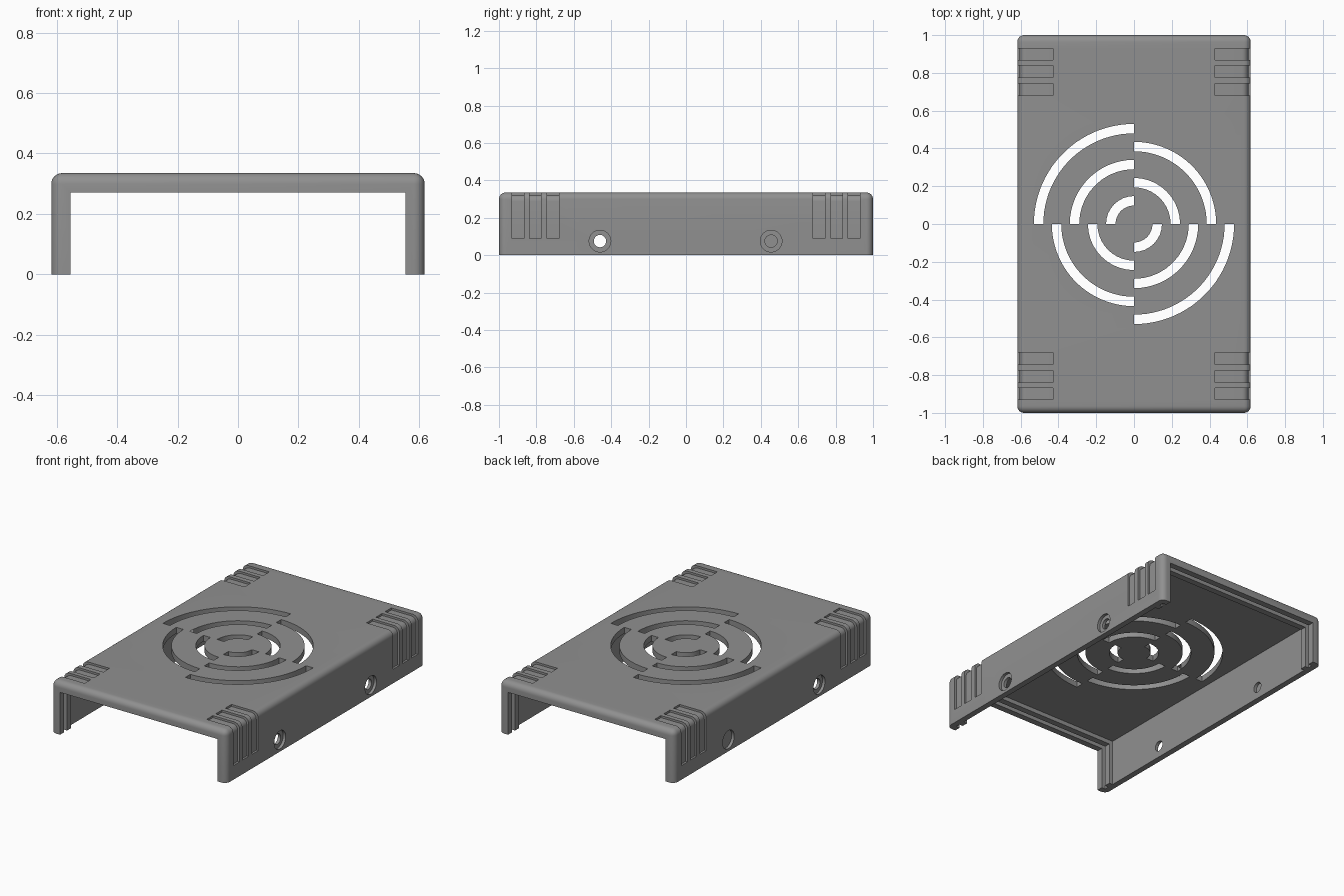
import bpy, bmesh, math

if "Cube" in bpy.data.objects:
    bpy.data.objects.remove(bpy.data.objects["Cube"])

HX, HY, H = 0.618, 1.0, 0.335      # half width, half length, height
COL = bpy.context.collection

grey = bpy.data.materials.new("mid grey")
grey.diffuse_color = (0.28, 0.28, 0.28, 1)
grey.use_nodes = True
grey.node_tree.nodes["Principled BSDF"].inputs["Base Color"].default_value = grey.diffuse_color


def from_bmesh(name, bm):
    bmesh.ops.recalc_face_normals(bm, faces=bm.faces)
    me = bpy.data.meshes.new(name)
    bm.to_mesh(me)
    bm.free()
    ob = bpy.data.objects.new(name, me)
    COL.objects.link(ob)
    me.materials.append(grey)
    return ob


def box_bm(x0, x1, y0, y1, z0, z1):
    bm = bmesh.new()
    bmesh.ops.create_cube(bm, size=1)
    for v in bm.verts:
        v.co = (x1 if v.co.x > 0 else x0, y1 if v.co.y > 0 else y0,
                z1 if v.co.z > 0 else z0)
    return bm


def prism(name, pts, place, a, b):
    """Extrude a closed 2D outline from a to b; place maps (u, v, w) to xyz."""
    bm = bmesh.new()
    lo = [bm.verts.new(place(u, v, a)) for u, v in pts]
    hi = [bm.verts.new(place(u, v, b)) for u, v in pts]
    bm.faces.new(lo)
    bm.faces.new(hi)
    n = len(pts)
    for i in range(n):
        j = (i + 1) % n
        bm.faces.new((lo[i], lo[j], hi[j], hi[i]))
    return from_bmesh(name, bm)


def arc(cx, cy, r, a0, a1, n):
    return [(cx + r * math.cos(math.radians(a0 + (a1 - a0) * i / n)),
             cy + r * math.sin(math.radians(a0 + (a1 - a0) * i / n)))
            for i in range(n + 1)]


# Cover: block with rounded top and end edges
bm = box_bm(-HX, HX, -HY, HY, 0, H)
edges = [e for e in bm.edges if max(v.co.z for v in e.verts) > 0.1]
bmesh.ops.bevel(bm, geom=edges, offset=0.036, segments=6, profile=0.5,
                affect='EDGES')
cover = from_bmesh("cover", bm)
cutters = []


def cut_box(name, *dims):
    cutters.append(from_bmesh(name, box_bm(*dims)))


# Open ends, hollow inside and the slots that hold the end panels
cut_box("opening_cutter", -0.555, 0.555, -1.2, 1.2, -0.2, 0.27)
cut_box("hollow_cutter", -0.58, 0.58, -0.89, 0.89, -0.2, 0.297)
for s in (-1, 1):
    y0, y1 = sorted((s * 0.93, s * 0.96))
    cut_box("panel_slot_cutter", -0.58, 0.58, y0, y1, -0.2, 0.297)

# Quarter ring vents, alternating by quadrant
big, small = (0.53, 0.34, 0.148), (0.435, 0.244)
for quadrant in range(4):
    a = quadrant * 90
    for r in (big if quadrant % 2 else small):
        n = max(8, int(r * 45))
        ring = arc(0, 0, r, a, a + 90, n) + arc(0, 0, r - 0.05, a + 90, a, n)
        cutters.append(prism("vent_cutter", ring,
                             lambda u, v, w: (u, v, w), 0.2, 0.5))

# Screw holes with counterbores in both side walls
for s in (-1, 1):
    for y in (-0.46, 0.455):
        for r, x0 in ((0.058, HX - 0.018), (0.033, 0.5)):
            circle = arc(y, 0.075, r, 0, 360, 32)[:-1]
            cutters.append(prism("screw_hole_cutter", circle,
                                 lambda u, v, w: (w, u, v), s * x0, s * 0.8))

# Shallow grip grooves wrapping over the long edges at the four corners
d = 0.013
profile = ([(0.43, 0.5), (0.43, H - d)]
           + arc(HX - d - 0.034, H - d - 0.034, 0.034, 90, 0, 6)
           + [(HX - d, 0.09), (0.8, 0.09), (0.8, 0.5)])
for sx in (-1, 1):
    for sy in (-1, 1):
        for y in (0.68, 0.775, 0.867):
            cutters.append(prism("grip_cutter", profile,
                                 lambda u, v, w: (sx * u, w, v),
                                 sy * y, sy * (y + 0.063)))

# Apply all cuts, then remove the helpers
for c in cutters:
    c.hide_render = True
    mod = cover.modifiers.new("cut", 'BOOLEAN')
    mod.operation, mod.solver, mod.object = 'DIFFERENCE', 'EXACT', c
bpy.context.view_layer.update()
dg = bpy.context.evaluated_depsgraph_get()
result = bpy.data.meshes.new_from_object(cover.evaluated_get(dg))
cover.modifiers.clear()
cover.data = result
result.materials.clear()
result.materials.append(grey)
for p in result.polygons:
    p.material_index = 0
for c in cutters:
    bpy.data.objects.remove(c)

# Smooth the rounded edges, keep the rest crisp
bpy.ops.object.select_all(action='DESELECT')
cover.select_set(True)
bpy.context.view_layer.objects.active = cover
bpy.ops.object.shade_smooth_by_angle(angle=math.radians(30))
